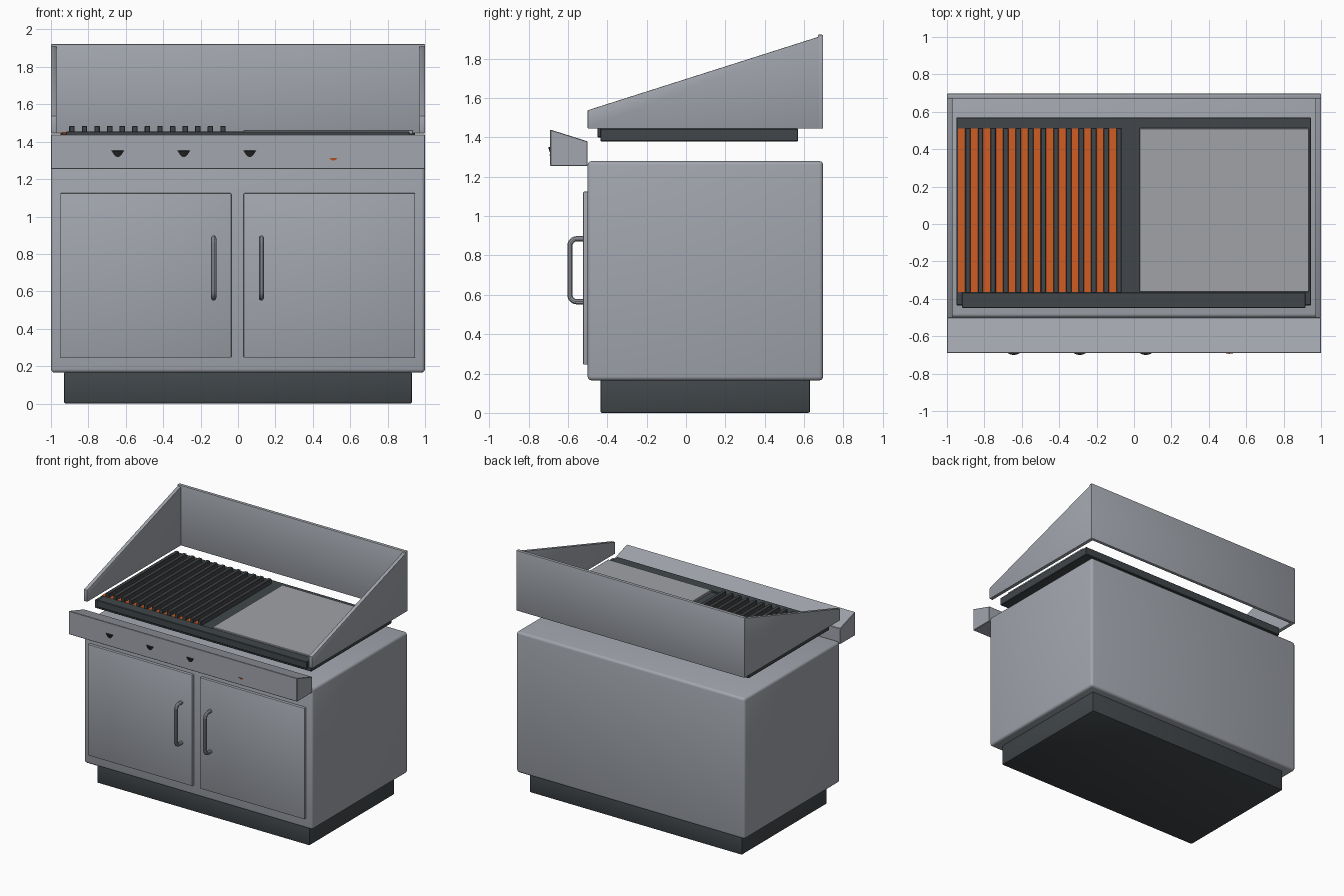
import bpy
import math
from mathutils import Vector

cube = bpy.data.objects.get("Cube")
if cube:
    bpy.data.objects.remove(cube, do_unlink=True)


def material(name, rgb):
    m = bpy.data.materials.new(name)
    m.use_nodes = True
    m.diffuse_color = (*rgb, 1)
    m.node_tree.nodes["Principled BSDF"].inputs["Base Color"].default_value = (*rgb, 1)
    return m


steel = material("brushed_steel", (0.36, 0.38, 0.42))
plate_steel = material("griddle_steel", (0.35, 0.36, 0.38))
iron = material("dark_iron", (0.052, 0.061, 0.068))
black = material("black_plastic", (0.02, 0.02, 0.022))
orange = material("glowing_orange", (0.62, 0.11, 0.018))


def finish(ob, mat, bevel=0.0, segments=2):
    """Give an object its colour, rounded edges and shading."""
    ob.data.materials.clear()
    ob.data.materials.append(mat)
    bpy.ops.object.select_all(action="DESELECT")
    ob.select_set(True)
    bpy.context.view_layer.objects.active = ob
    if bevel:
        mod = ob.modifiers.new("rounded_edges", "BEVEL")
        mod.width = bevel
        mod.segments = segments
        bpy.ops.object.modifier_apply(modifier=mod.name)
    bpy.ops.object.shade_smooth_by_angle(angle=math.radians(35))
    return ob


def extrude_x(name, profile, x0, x1, mat, bevel=0.0, segments=2):
    """Solid made by sweeping a (y, z) outline from x0 to x1."""
    n = len(profile)
    verts = [(x, y, z) for x in (x0, x1) for y, z in profile]
    faces = [tuple(range(n))[::-1], tuple(range(n, 2 * n))]
    faces += [(i, (i + 1) % n, n + (i + 1) % n, n + i) for i in range(n)]
    mesh = bpy.data.meshes.new(name)
    mesh.from_pydata(verts, [], faces)
    ob = bpy.data.objects.new(name, mesh)
    bpy.context.collection.objects.link(ob)
    return finish(ob, mat, bevel, segments)


def box(name, x, y, z, mat, bevel=0.0, segments=2):
    outline = [(y[0], z[0]), (y[1], z[0]), (y[1], z[1]), (y[0], z[1])]
    return extrude_x(name, outline, x[0], x[1], mat, bevel, segments)


def tilted_disc(name, x, rim_y, rim_z, radius, depth, mat):
    """Round control leaning forward, its front rim at rim_y, rim_z."""
    tilt = math.radians(17.5)
    rim = Vector((x, rim_y, rim_z))
    inward = Vector((0, math.cos(tilt), math.sin(tilt)))
    axis = Vector((0, -math.sin(tilt), math.cos(tilt)))
    bpy.ops.mesh.primitive_cylinder_add(
        vertices=48, radius=radius, depth=depth,
        location=rim + inward * radius - axis * depth / 2, rotation=(tilt, 0, 0))
    ob = bpy.context.object
    ob.name = name
    return finish(ob, mat)


def handle(name, x):
    """Bent tube standing off a door."""
    y_in, y_out, z0, z1, r = -0.515, -0.59, 0.565, 0.885, 0.035
    points = [(y_in, z0)]
    for cz, start in ((z0 + r, -90), (z1 - r, 180)):
        for i in range(7):
            a = math.radians(start - 15 * i)
            points.append((y_out + r + r * math.cos(a), cz + r * math.sin(a)))
    points.append((y_in, z1))
    curve = bpy.data.curves.new(name, "CURVE")
    curve.dimensions = "3D"
    curve.bevel_depth = 0.014
    curve.bevel_resolution = 3
    curve.use_fill_caps = True
    spline = curve.splines.new("POLY")
    spline.points.add(len(points) - 1)
    for p, (y, z) in zip(spline.points, points):
        p.co = (x, y, z, 1)
    ob = bpy.data.objects.new(name, curve)
    bpy.context.collection.objects.link(ob)
    bpy.ops.object.select_all(action="DESELECT")
    ob.select_set(True)
    bpy.context.view_layer.objects.active = ob
    bpy.ops.object.convert(target="MESH")
    return finish(bpy.context.object, steel)


# Plinth and cabinet
box("plinth", (-0.93, 0.93), (-0.435, 0.63), (0, 0.17), iron, 0.008)
box("cabinet", (-1, 1), (-0.5, 0.697), (0.165, 1.28), steel, 0.02, 3)

# Doors with handles
for side, x0, x1, grip in (("right", -0.95, -0.035, -0.13), ("left", 0.03, 0.947, 0.125)):
    box(side + "_door", (x0, x1), (-0.523, -0.495), (0.245, 1.125), steel, 0.006)
    handle(side + "_door_handle", grip)

# Control panel with knobs and indicator lamp
extrude_x("control_panel", [(-0.69, 1.255), (-0.5, 1.255), (-0.5, 1.38), (-0.69, 1.44)],
          -1, 1, steel, 0.003, 1)
for i in range(3):
    tilted_disc(f"knob_{i + 1}", -0.643 + 0.353 * i, -0.7, 1.35, 0.058, 0.06, black)
tilted_disc("indicator_lamp", 0.51, -0.694, 1.312, 0.06, 0.04, orange)

# Cooking tray and grease trough
box("cooking_tray", (-0.95, 0.947), (-0.435, 0.57), (1.38, 1.445), iron, 0.004, 1)
box("grease_trough", (-0.92, 0.917), (-0.45, -0.365), (1.4, 1.455), iron, 0.004, 1)

# Grill side: hot bed under a row of bars
box("hot_bed", (-0.94, -0.075), (-0.363, 0.51), (1.44, 1.453), orange)
for i in range(13):
    x = -0.888 + 0.0673 * i
    box(f"grill_bar_{i + 1}", (x - 0.0145, x + 0.0145), (-0.368, 0.513), (1.444, 1.485),
        iron, 0.003, 1)

# Griddle side
box("griddle_plate", (0.03, 0.935), (-0.363, 0.512), (1.44, 1.463), plate_steel, 0.003, 1)

# Splash guard: back wall and two sloping cheeks
box("back_guard", (-1, 1), (0.67, 0.697), (1.445, 1.922), steel, 0.005)
cheek = [(-0.5, 1.445), (0.685, 1.445), (0.685, 1.915), (-0.5, 1.538)]
for side, x0, x1 in (("right", -1, -0.97), ("left", 0.97, 1)):
    extrude_x(side + "_guard", cheek, x0, x1, steel, 0.004)
